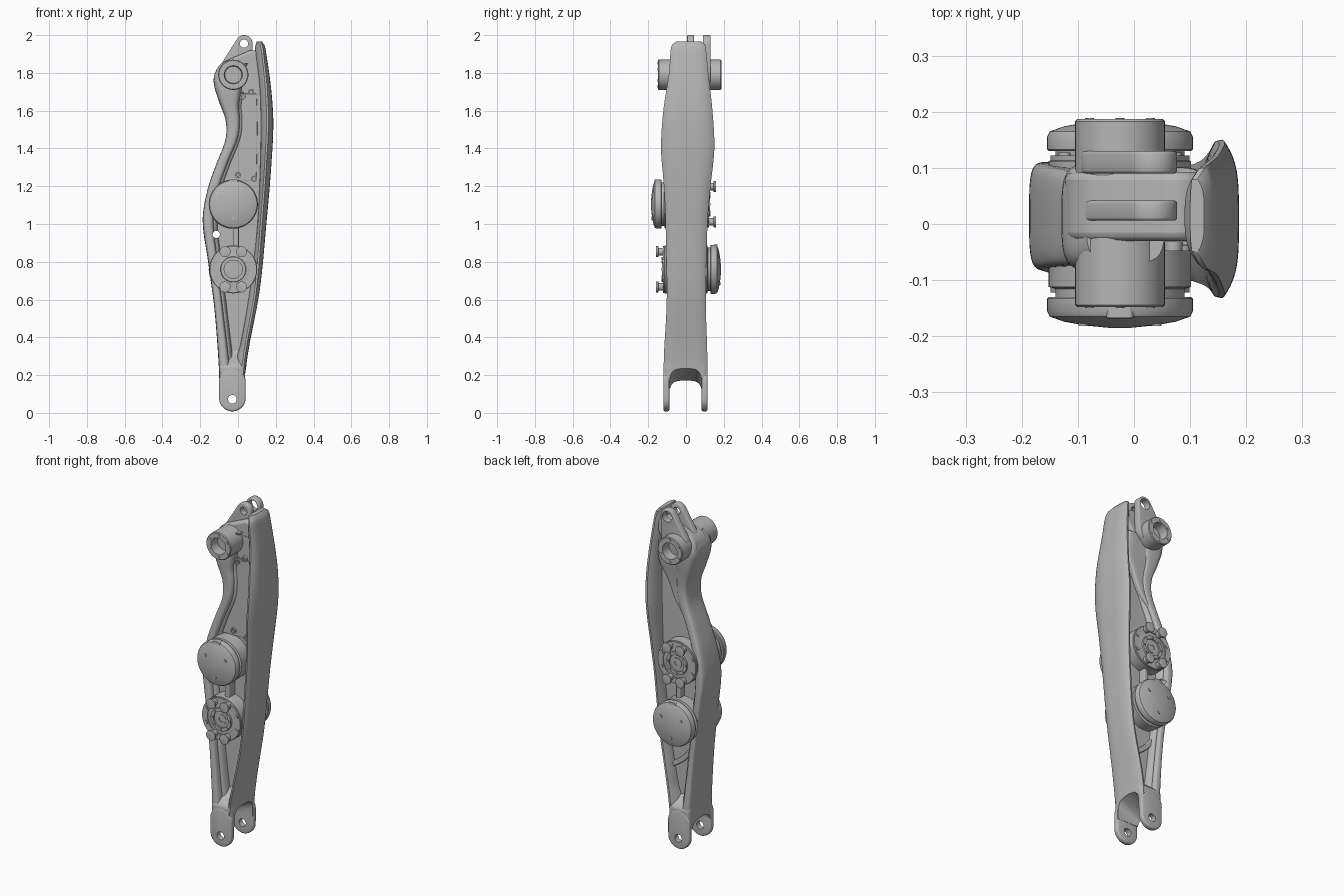
import bpy, bmesh, math

cube = bpy.data.objects.get("Cube")
if cube:
    bpy.data.objects.remove(cube, do_unlink=True)

metal = bpy.data.materials.new("grey metal")
metal.use_nodes = True
GREY = (0.47, 0.47, 0.47, 1)
metal.diffuse_color = GREY
metal.node_tree.nodes["Principled BSDF"].inputs["Base Color"].default_value = GREY


def finish(bm, name, bevel=0):
    bmesh.ops.recalc_face_normals(bm, faces=bm.faces)
    mesh = bpy.data.meshes.new(name)
    bm.to_mesh(mesh)
    bm.free()
    mesh.materials.append(metal)
    ob = bpy.data.objects.new(name, mesh)
    bpy.context.collection.objects.link(ob)
    if bevel:
        m = ob.modifiers.new("soft edges", "BEVEL")
        m.width, m.segments, m.limit_method = bevel, 3, "ANGLE"
    return ob


def curve(*pts):
    """Smooth function through (z, value) points, z rising."""
    n = len(pts)
    slope = []
    for i in range(n):
        a, b = pts[max(i - 1, 0)], pts[min(i + 1, n - 1)]
        slope.append((b[1] - a[1]) / (b[0] - a[0]))

    def f(z):
        z = min(max(z, pts[0][0]), pts[-1][0])
        i = 0
        while i < n - 2 and z > pts[i + 1][0]:
            i += 1
        (z0, v0), (z1, v1) = pts[i], pts[i + 1]
        h = z1 - z0
        t = (z - z0) / h
        return ((2*t**3 - 3*t*t + 1) * v0 + (t**3 - 2*t*t + t) * h * slope[i]
                + (3*t*t - 2*t**3) * v1 + (t**3 - t*t) * h * slope[i + 1])
    return f


def loft(name, section, z0, z1, steps, bevel=0):
    """Skin horizontal sections stacked along z."""
    bm = bmesh.new()
    rings = []
    for i in range(steps + 1):
        z = z0 + (z1 - z0) * i / steps
        rings.append([bm.verts.new((x, y, z)) for x, y in section(z)])
    for a, b in zip(rings, rings[1:]):
        for j in range(len(a)):
            k = (j + 1) % len(a)
            bm.faces.new((a[j], a[k], b[k], b[j]))
    bm.faces.new(rings[0])
    bm.faces.new(rings[-1])
    return finish(bm, name, bevel)


def rect(x0, x1, y0, y1):
    return [(x0, y0), (x1, y0), (x1, y1), (x0, y1)]


def rounded(x0, x1, y0, y1, power=0.5, n=32):
    out = []
    for i in range(n):
        a = math.tau * (i + 0.5) / n
        c, s = math.cos(a), math.sin(a)
        out.append(((x0 + x1) / 2 + (x1 - x0) / 2 * math.copysign(abs(c)**power, c),
                    (y0 + y1) / 2 + (y1 - y0) / 2 * math.copysign(abs(s)**power, s)))
    return out


def lathe(name, cx, cz, profile, n=48):
    """Spin (radius, y) points about a y axis."""
    bm = bmesh.new()
    rings = [[bm.verts.new((cx + r * math.cos(math.tau * i / n), y,
                            cz + r * math.sin(math.tau * i / n))) for i in range(n)]
             for r, y in profile]
    for a, b in zip(rings, rings[1:]):
        for j in range(n):
            k = (j + 1) % n
            bm.faces.new((a[j], a[k], b[k], b[j]))
    bm.faces.new(rings[0])
    bm.faces.new(rings[-1])
    return finish(bm, name)


def pin(name, cx, cz, r, y0, y1, n=20):
    return lathe(name, cx, cz, [(r, y0), (r, y1)], n)


def link(name, p, rp, q, rq, y0, y1, bevel=0.006):
    """Plate wrapped around two circles in the xz plane."""
    bm = bmesh.new()
    for (cx, cz), r in ((p, rp), (q, rq)):
        for i in range(40):
            a = math.tau * i / 40
            for y in (y0, y1):
                bm.verts.new((cx + r * math.cos(a), y, cz + r * math.sin(a)))
    res = bmesh.ops.convex_hull(bm, input=bm.verts[:])
    junk = [v for v in res["geom_interior"] if isinstance(v, bmesh.types.BMVert)]
    bmesh.ops.delete(bm, geom=junk, context="VERTS")
    bmesh.ops.dissolve_limit(bm, angle_limit=0.01, verts=bm.verts[:], edges=bm.edges[:])
    return finish(bm, name, bevel)


def cut(ob, cutter):
    m = ob.modifiers.new("cut", "BOOLEAN")
    m.operation, m.object, m.solver = "DIFFERENCE", cutter, "EXACT"
    bpy.context.view_layer.objects.active = ob
    for mod in list(ob.modifiers):
        bpy.ops.object.modifier_apply(modifier=mod.name)
    bpy.data.objects.remove(cutter, do_unlink=True)


# Outline curves of the limb along its height
left = curve((0.15, -0.10), (0.25, -0.102), (0.55, -0.125), (0.79, -0.157), (1.02, -0.187),
             (1.18, -0.162), (1.31, -0.118), (1.45, -0.066), (1.55, -0.066),
             (1.64, -0.098), (1.74, -0.128), (1.80, -0.122), (1.85, -0.085))
thick = curve((0.15, 0.07), (0.27, 0.058), (0.6, 0.046), (1.0, 0.06), (1.25, 0.06),
              (1.45, 0.065), (1.6, 0.09), (1.74, 0.15), (1.85, 0.14))
back = curve((0.15, 0.113), (0.6, 0.103), (1.0, 0.11), (1.5, 0.085), (1.75, 0.11), (1.85, 0.10))
front = curve((0.15, -0.118), (0.6, -0.10), (1.0, -0.082), (1.5, -0.07), (1.75, -0.085), (1.85, -0.07))
outer = curve((0.15, 0.04), (0.22, 0.041), (0.34, 0.057), (0.65, 0.115), (1.02, 0.152), (1.29, 0.175),
              (1.53, 0.187), (1.71, 0.176), (1.9, 0.15), (1.95, 0.139), (1.967, 0.125))
inner = curve((0.15, -0.02), (0.28, -0.012), (0.36, 0.012), (0.65, 0.062), (0.97, 0.1), (1.25, 0.115),
              (1.5, 0.12), (1.7, 0.115), (1.93, 0.09), (1.967, 0.1))
rail_front = curve((0.15, -0.118), (0.3, -0.117), (0.6, -0.102), (1.0, -0.108), (1.2, -0.117), (1.4, -0.132),
                   (1.6, -0.12), (1.8, -0.09), (1.93, -0.08), (1.955, -0.07), (1.967, -0.05))
rail_back = curve((0.15, 0.113), (0.3, 0.113), (0.6, 0.105), (1.0, 0.114), (1.2, 0.13), (1.4, 0.15),
                  (1.6, 0.14), (1.8, 0.118), (1.93, 0.105), (1.955, 0.098), (1.967, 0.08))
sag = curve((0.15, 0.012), (0.4, 0.014), (1.0, 0.022), (1.5, 0.026), (1.967, 0.012))


# Bowed rail with flared wings
def rail_section(z):
    y0, y1 = rail_front(z), rail_back(z)
    xo, xi = outer(z), inner(z)
    tip = xo - sag(z)
    ts = [math.sin(math.pi / 2 * i / 12) for i in range(-12, 13)]

    def y(t):
        return (y0 + y1) / 2 + t * (y1 - y0) / 2
    arc = [(xo - sag(z) * abs(t)**4, y(t)) for t in ts]
    inside = [(xi + (tip - 0.01 - xi) * abs(t)**3, y(t * 0.985)) for t in reversed(ts)]
    return arc + inside


rail = loft("bowed_rail", rail_section, 0.2, 1.967, 110)

# Left flange, its soft root and the thin wall, with a drilled hole
flange = loft("left_flange", lambda z: rounded(left(z), left(z) + thick(z), front(z), back(z)), 0.2, 1.85, 90)
root = loft("flange_root", lambda z: rounded(left(z) + 0.02, left(z) + thick(z) + 0.022, front(z) * 0.7,
            back(z) * 0.8, 0.8), 0.24, 1.7, 80)
wall = loft("web_wall", lambda z: rect(left(z) + 0.02, inner(z) + 0.015, -0.032, 0.05), 0.23, 1.83, 80)
for ob in (flange, root, wall):
    cut(ob, pin("hole_cutter", -0.115, 0.945, 0.019, -0.2, 0.2, 24))

# Raised gusset behind, widening from the flange to the rail
gusset_edge = curve((1.34, -0.06), (1.45, 0.02), (1.56, 0.07), (1.66, 0.12), (1.78, 0.12))
loft("back_gusset", lambda z: rounded(left(z) + 0.03, gusset_edge(z), 0, back(z) - 0.008, 0.3), 1.34, 1.78, 30)
link("shoulder", (-0.028, 1.775), 0.096, (0.075, 1.865), 0.055, -0.03, 0.093, 0.015)

# Cover panel with corner screws
loft("cover_panel", lambda z: rect(left(z) + thick(z) - 0.005, inner(z) - 0.018, -0.038, -0.02),
     1.23, 1.69, 30, 0.003)
for x, z in ((0.025, 1.675), (0.07, 1.70), (0.0, 1.26), (0.085, 1.24)):
    lathe("panel_screw", x, z, [(0.016, -0.025), (0.016, -0.048), (0.008, -0.048), (0.008, -0.04)], 16)


# Fork at the bottom, with a sloping arch between its arms
def arch_cutter():
    def section(z):
        w = 0.085 * max(1 - max((z - 0.06) / 0.175, 0)**8, 0.01)**0.35
        return rect(-0.2, 0.12, -w - 0.002, w - 0.002)
    ob = loft("arch_cutter", section, -0.2, 0.235, 80)
    for v in ob.data.vertices:
        v.co.z += 0.45 * (v.co.x - 0.04)
    return ob


fade = curve((0.13, 1.0), (0.22, 1.0), (0.25, 0.97), (0.28, 0.7), (0.31, 0.4), (0.33, 0.3))
bridge = loft("fork_bridge", lambda z: rounded(left(z) + 0.001, outer(z) - 0.002, -0.118 * fade(z),
              0.113 * fade(z), 0.25), 0.13, 0.33, 24)
for ob in (bridge, rail):
    cut(ob, arch_cutter())
for y0, y1 in ((-0.12, -0.088), (0.083, 0.115)):
    arm = link("fork_arm", (-0.03, 0.078), 0.07, (-0.03, 0.165), 0.0705, y0, y1, 0.01)
    cut(arm, pin("hole_cutter", -0.03, 0.072, 0.023, y0 - 0.02, y1 + 0.02, 32))

# Lugs at the top
for name, hole, y0, y1 in (("front_lug", 0.022, 0.006, 0.042), ("back_lug", 0.031, 0.09, 0.13)):
    lug = link(name, (0.032, 1.955), 0.045, (-0.012, 1.81), 0.085, y0, y1)
    cut(lug, pin("hole_cutter", 0.032, 1.955, hole, y0 - 0.02, y1 + 0.02, 32))

# Hollow shoulder boss with a bolt circle at each end
lathe("shoulder_boss", -0.025, 1.79, [(0.045, -0.09), (0.048, -0.148), (0.076, -0.148), (0.08, -0.144),
      (0.08, 0.183), (0.076, 0.187), (0.048, 0.187), (0.045, 0.13)])
for y in (-0.147, 0.186):
    for i in range(6):
        a = math.tau * i / 6 + math.pi / 6
        pin("boss_bolt", -0.025 + 0.063 * math.cos(a), 1.79 + 0.063 * math.sin(a), 0.008, y - 0.003, y + 0.003, 12)

# Two joint housings: a domed cap on one side, a bolted ring on the other
for cz, s in ((1.105, -1), (0.76, 1)):
    cx = -0.025
    lathe("joint_housing", cx, cz, [(0.11, -0.117), (0.127, -0.112), (0.127, 0.112), (0.11, 0.117)], 64)
    lathe("domed_cap", cx, cz, [(0.115, s * 0.1), (0.115, s * 0.13), (0.127, s * 0.13), (0.13, s * 0.133),
          (0.13, s * 0.155), (0.125, s * 0.165), (0.1, s * 0.174), (0.06, s * 0.181), (0.02, s * 0.185)], 64)
    link("cap_latch", (cx - 0.015, cz + 0.122), 0.009, (cx + 0.015, cz + 0.122), 0.009, s * 0.145, s * 0.168, 0.002)
    for a in (math.pi / 6, math.pi * 5 / 6, math.pi * 1.5):
        pin("cap_screw", cx + 0.075 * math.cos(a), cz + 0.075 * math.sin(a), 0.009, s * 0.17, s * 0.182, 12)
    lathe("bolted_ring", cx, cz, [(0.124, -s * 0.1), (0.124, -s * 0.122), (0.09, -s * 0.122), (0.09, -s * 0.116),
          (0.068, -s * 0.116), (0.066, -s * 0.126), (0.048, -s * 0.126), (0.048, -s * 0.112),
          (0.03, -s * 0.112), (0.03, -s * 0.12), (0.015, -s * 0.12), (0.015, -s * 0.105)], 64)
    for i in range(8):
        a = math.tau * i / 8
        pin("hub_bolt", cx + 0.057 * math.cos(a), cz + 0.057 * math.sin(a), 0.007, -s * 0.12, -s * 0.13, 12)
        a += math.tau / 16
        pin("ring_bolt", cx + 0.107 * math.cos(a), cz + 0.107 * math.sin(a), 0.011, -s * 0.11, -s * 0.127, 16)
    # Tall studs above and below the hub
    for a in (65, 115, 245, 295):
        x, z = cx + 0.103 * math.cos(math.radians(a)), cz + 0.103 * math.sin(math.radians(a))
        lathe("stud", x, z, [(0.02, -s * 0.11), (0.02, -s * 0.145), (0.029, -s * 0.147),
              (0.029, -s * 0.158), (0.014, -s * 0.16)], 20)

# Strut between the housings and a curved stiffening rib on the back wall
link("housing_strut", (-0.01, 0.86), 0.014, (-0.01, 1.0), 0.014, -0.09, 0.09)
slant = curve((-0.09, 0.6), (-0.04, 0.535), (0.0, 0.5), (0.06, 0.46))
for x in (-0.09, -0.065, -0.04, -0.015, 0.01, 0.035):
    link("back_rib", (x, slant(x)), 0.014, (x + 0.025, slant(x + 0.025)), 0.014, 0.04, 0.065)

# Smooth shading with crisp edges
bpy.ops.object.select_all(action="DESELECT")
for ob in bpy.context.scene.objects:
    if ob.type == "MESH" and metal.name in ob.data.materials:
        ob.select_set(True)
        bpy.context.view_layer.objects.active = ob
bpy.ops.object.shade_smooth_by_angle(angle=math.radians(35))
